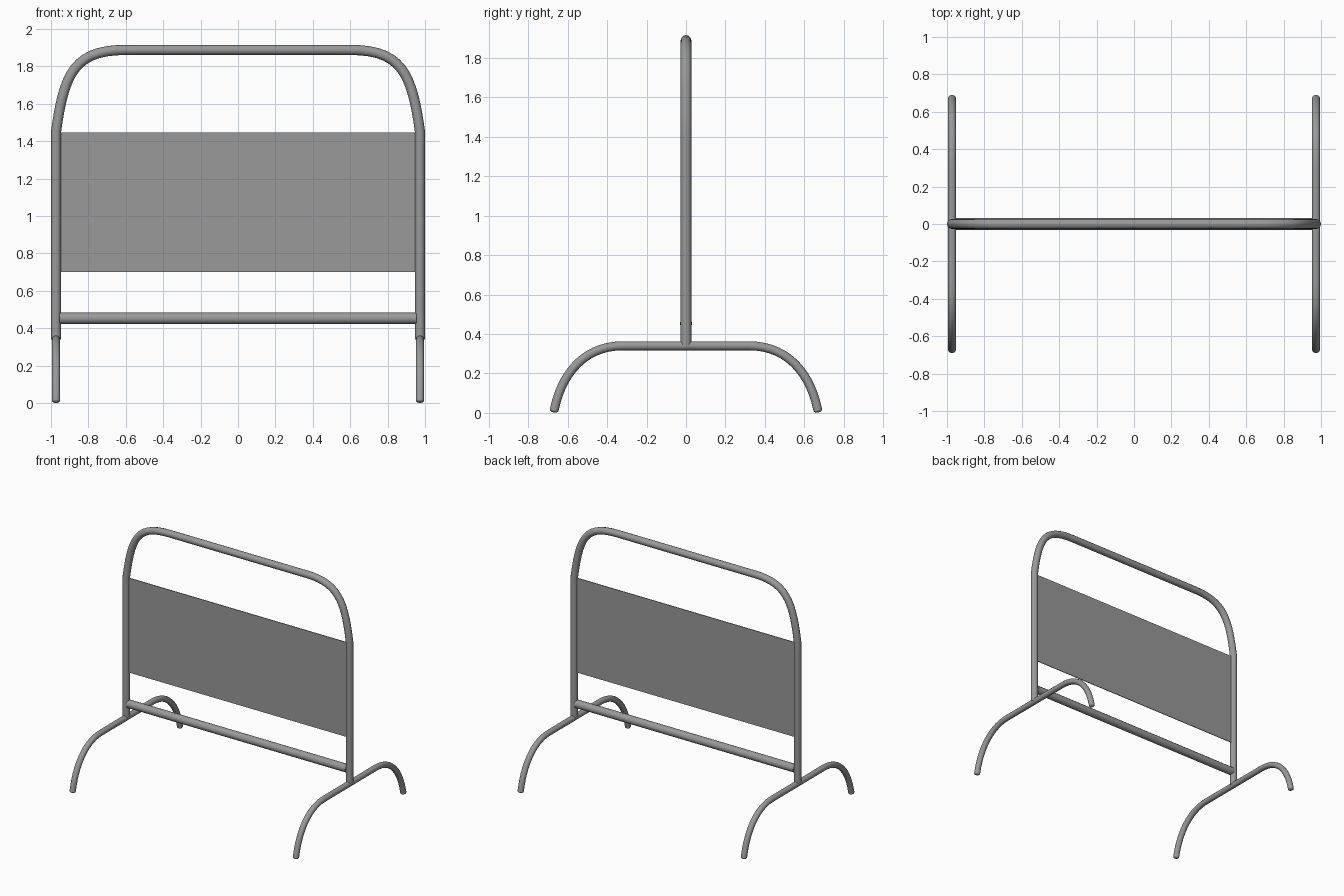
import bpy
from math import radians
from mathutils import Vector

cube = bpy.data.objects.get("Cube")
if cube:
    bpy.data.objects.remove(cube, do_unlink=True)

grey = bpy.data.materials.new("grey_metal")
grey.use_nodes = True
GREY = (0.32, 0.32, 0.32, 1)
grey.diffuse_color = GREY
grey.node_tree.nodes["Principled BSDF"].inputs["Base Color"].default_value = GREY


def finish(obj, name):
    obj.name = name
    obj.data.materials.clear()
    obj.data.materials.append(grey)
    bpy.ops.object.select_all(action="DESELECT")
    obj.select_set(True)
    bpy.context.view_layer.objects.active = obj
    bpy.ops.object.shade_smooth_by_angle(angle=radians(40))
    return obj


def tube(name, knots, radius):
    """Sweep a round bar along knots given as (left handle, point, right handle)."""
    data = bpy.data.curves.new(name, "CURVE")
    data.dimensions = "3D"
    data.bevel_depth = radius
    data.bevel_resolution = 4
    data.resolution_u = 14
    data.use_fill_caps = True
    spline = data.splines.new("BEZIER")
    spline.bezier_points.add(len(knots) - 1)
    for bp, (left, point, right) in zip(spline.bezier_points, knots):
        bp.handle_left_type = bp.handle_right_type = "FREE"
        bp.handle_left, bp.co, bp.handle_right = left, point, right
    obj = bpy.data.objects.new(name, data)
    bpy.context.collection.objects.link(obj)
    bpy.ops.object.select_all(action="DESELECT")
    obj.select_set(True)
    bpy.context.view_layer.objects.active = obj
    bpy.ops.object.convert(target="MESH")
    return finish(bpy.context.object, name)


def mirrored_path(half, to_3d):
    """Extend a half path with its mirror image and place it in space."""
    full = half + [tuple((-u, z) for u, z in reversed(k)) for k in reversed(half)]
    return [tuple(to_3d(u, z) for u, z in k) for k in full]


POST_X = 0.973
TOP_Z = 1.888
LEG_Z = 0.34

# Main hoop: two posts joined by a bent top rail
hoop = [
    ((POST_X, LEG_Z), (POST_X, LEG_Z), (POST_X, 0.7)),
    ((POST_X, 1.1), (POST_X, 1.45), (0.93, 1.77)),
    ((0.87, TOP_Z), (0.6, TOP_Z), (0.3, TOP_Z)),
]
tube("main_hoop", mirrored_path(hoop, lambda u, z: Vector((u, 0, z))), 0.027)

# Lower crossbar
bar = [((0.95, 0.453), (0.955, 0.453), (0.5, 0.453))]
tube("lower_crossbar", mirrored_path(bar, lambda u, z: Vector((u, 0, z))), 0.031)

# Arched legs with rounded feet
leg = [
    ((0.67, 0.015), (0.668, 0.015), (0.625, 0.22)),
    ((0.5, LEG_Z), (0.32, LEG_Z), (0.1, LEG_Z)),
]
for side, x in (("right", -POST_X), ("left", POST_X)):
    tube(side + "_leg", mirrored_path(leg, lambda u, z: Vector((x, u, z))), 0.0225)
    for end, s in (("front", -1), ("back", 1)):
        bpy.ops.mesh.primitive_uv_sphere_add(
            segments=16, ring_count=8, radius=0.0225, location=(x, s * 0.668, 0.015),
            rotation=(s * radians(12), 0, 0))
        foot = bpy.context.object
        foot.scale.z = 0.6
        finish(foot, f"{side}_{end}_foot")

# Thin infill panel between the posts
bpy.ops.mesh.primitive_cube_add(size=1, location=(0, 0, 1.073))
panel = bpy.context.object
panel.scale = (1.92, 0.006, 0.745)
finish(panel, "infill_panel")
